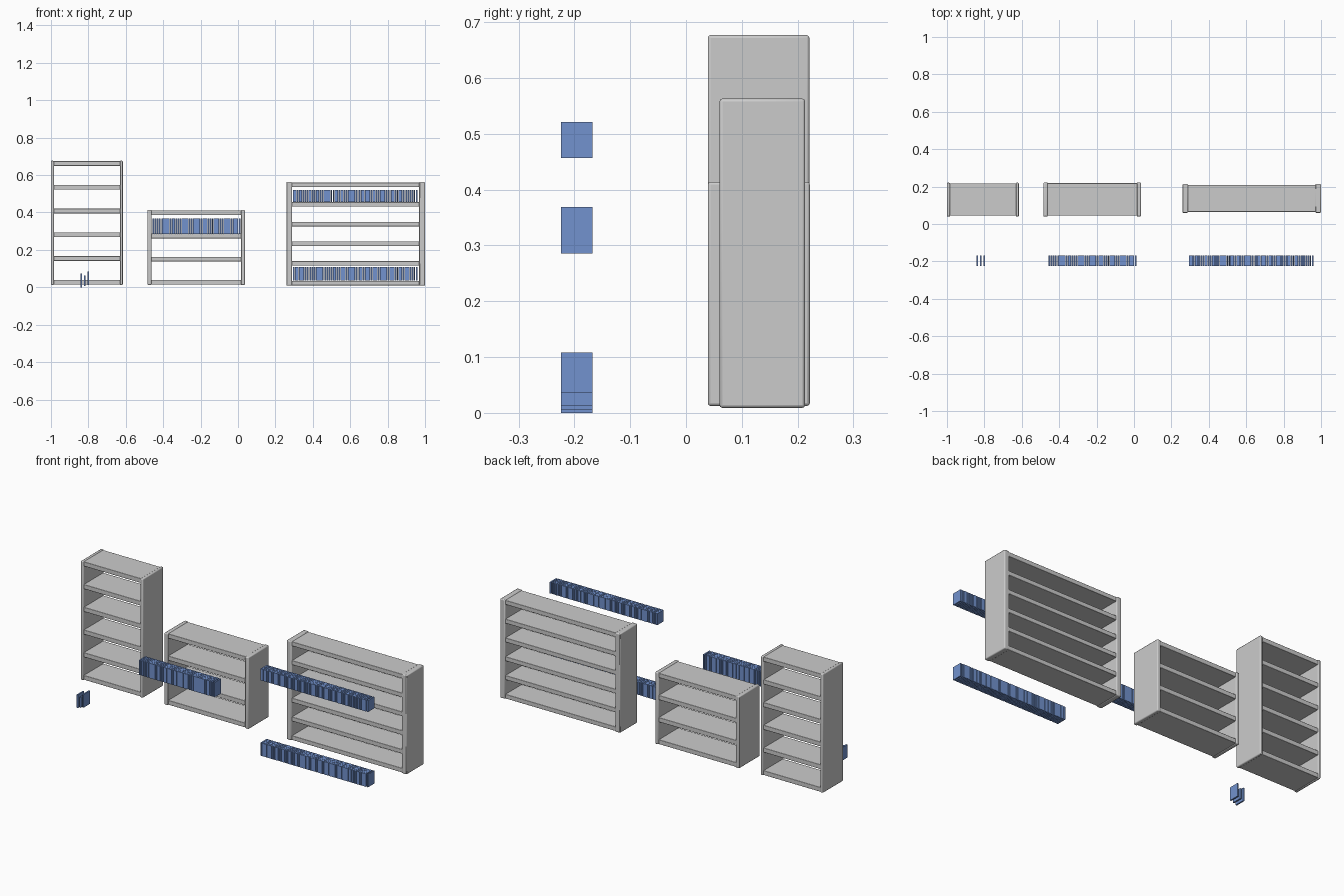
import bpy, bmesh, random
from mathutils import Matrix, Vector

if "Cube" in bpy.data.objects:
    bpy.data.objects.remove(bpy.data.objects["Cube"])

random.seed(4)
blue = bpy.data.materials.new("book_blue")
blue.diffuse_color = (0.17, 0.29, 0.62, 1)
blue.use_nodes = True
blue.node_tree.nodes["Principled BSDF"].inputs["Base Color"].default_value = blue.diffuse_color


def add_box(bm, x0, x1, y0, y1, z0, z1):
    c = Vector(((x0 + x1) / 2, (y0 + y1) / 2, (z0 + z1) / 2))
    m = Matrix.Translation(c) @ Matrix.Diagonal((x1 - x0, y1 - y0, z1 - z0, 1))
    bmesh.ops.create_cube(bm, size=1, matrix=m)


def finish(name, bm, bevel=0, mat=None):
    me = bpy.data.meshes.new(name)
    bm.to_mesh(me)
    bm.free()
    ob = bpy.data.objects.new(name, me)
    bpy.context.collection.objects.link(ob)
    if mat:
        me.materials.append(mat)
    if bevel:
        mod = ob.modifiers.new("bevel", 'BEVEL')
        mod.width = bevel
        mod.segments = 2
        bpy.ops.object.select_all(action='DESELECT')
        ob.select_set(True)
        bpy.context.view_layer.objects.active = ob
        bpy.ops.object.shade_smooth_by_angle()


def bookcase(name, x0, x1, y0, y1, z0, z1, wall, count, thick, inset):
    # two upright side panels with softened edges
    bm = bmesh.new()
    add_box(bm, x0, x0 + wall, y0, y1, z0, z1)
    add_box(bm, x1 - wall, x1, y0, y1, z0, z1)
    finish(name + "_sides", bm, 0.005)
    # evenly spaced boards, open front and back
    bm = bmesh.new()
    lo, hi = z0 + 0.002, z1 - 0.003
    step = (hi - lo - thick) / (count - 1)
    for i in range(count):
        z = lo + i * step
        add_box(bm, x0 + wall * 0.8, x1 - wall * 0.8,
                y0 + inset, y1 - 0.004, z, z + thick)
    finish(name + "_shelves", bm, 0.002)


def book_row(name, x0, x1, z0, z1, count):
    # thin upright books standing side by side with small gaps
    bm = bmesh.new()
    pitch = (x1 - x0) / count
    for i in range(count):
        w = pitch * random.uniform(0.72, 0.94)
        x = x0 + i * pitch
        if i == count - 1:
            x = x1 - w
        add_box(bm, x, x + w, -0.224, -0.168, z0, z1)
    finish(name, bm, mat=blue)


bookcase("tall_bookcase", -1.0, -0.616, 0.039, 0.221, 0.0125, 0.677, 0.016, 6, 0.025, 0.006)
bookcase("low_bookcase", -0.484, 0.037, 0.039, 0.222, 0.0125, 0.414, 0.022, 4, 0.025, 0.006)
bookcase("wide_bookcase", 0.258, 1.0, 0.060, 0.2135, 0.009, 0.563, 0.031, 6, 0.024, 0.005)

book_row("low_bookcase_books", -0.456, 0.013, 0.286, 0.369, 46)
book_row("wide_bookcase_upper_books", 0.295, 0.960, 0.457, 0.521, 66)
book_row("wide_bookcase_lower_books", 0.295, 0.960, 0.036, 0.108, 66)

# three loose books
bm = bmesh.new()
for x, z0, z1 in [(-0.837, 0.0, 0.073), (-0.819, 0.006, 0.063), (-0.801, 0.012, 0.085)]:
    add_box(bm, x - 0.004, x + 0.004, -0.224, -0.168, z0, z1)
finish("loose_books", bm, mat=blue)
